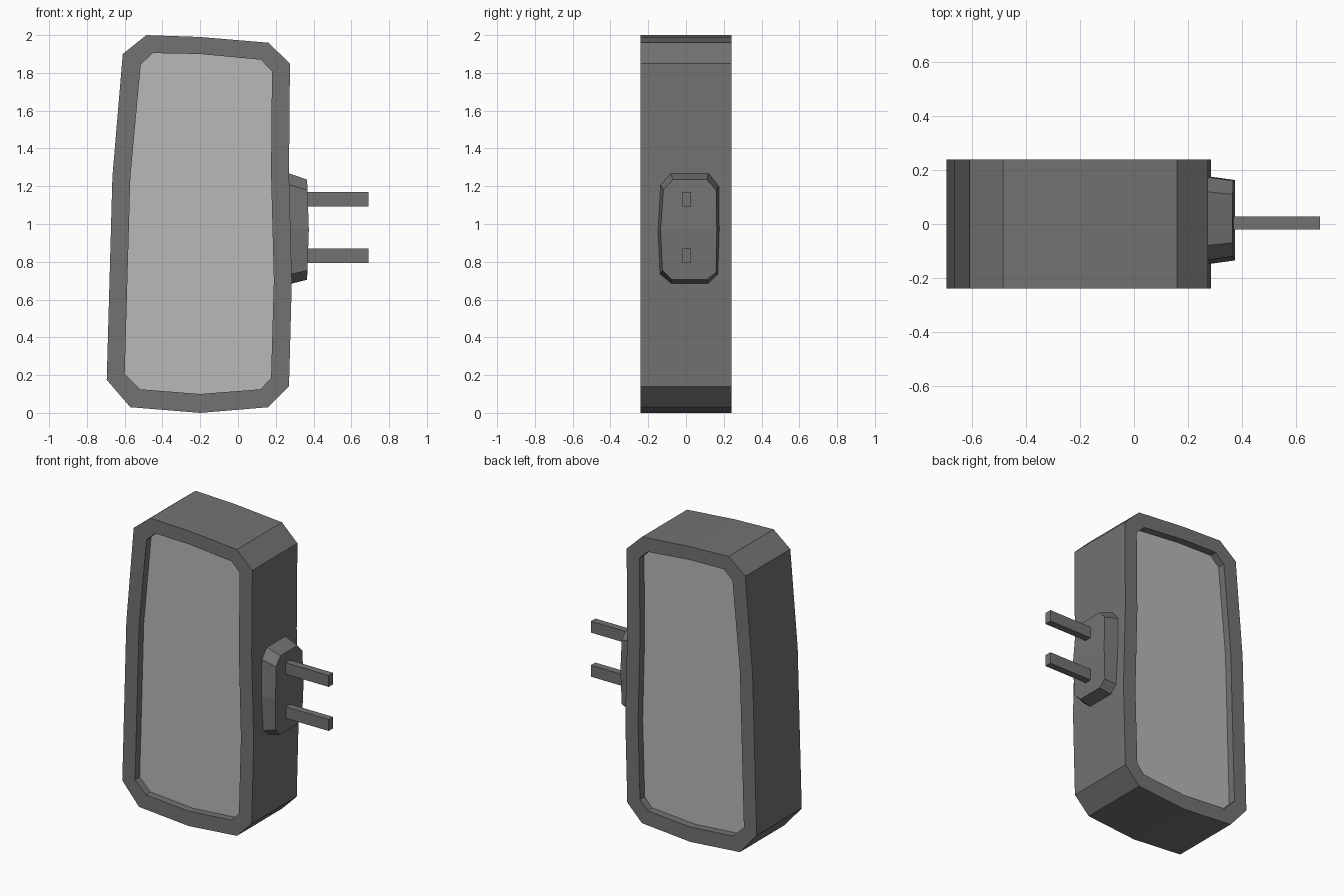
import bpy, bmesh

cube = bpy.data.objects.get("Cube")
if cube:
    bpy.data.objects.remove(cube, do_unlink=True)


def material(name, grey):
    mat = bpy.data.materials.new(name)
    mat.use_nodes = True
    colour = (grey, grey, grey, 1)
    mat.diffuse_color = colour
    mat.node_tree.nodes["Principled BSDF"].inputs["Base Color"].default_value = colour
    return mat


dark_grey = material("dark grey casing", 0.17)
light_grey = material("light grey panel", 0.48)


def finish(name, bm, mat):
    bmesh.ops.recalc_face_normals(bm, faces=bm.faces)
    mesh = bpy.data.meshes.new(name)
    bm.to_mesh(mesh)
    bm.free()
    mesh.materials.append(mat)
    obj = bpy.data.objects.new(name, mesh)
    bpy.context.collection.objects.link(obj)
    return obj


def bridge(bm, a, b):
    for i in range(len(a)):
        j = (i + 1) % len(a)
        bm.faces.new((a[i], a[j], b[j], b[i]))


def ring(bm, outline, y):
    return [bm.verts.new((x, y, z)) for x, z in outline]


# Matching outlines of the casing rim and its opening
outer = [(-.57, .03), (-.2, 0), (.16, .03), (.27, .14), (.285, .7), (.27, 1.27),
         (.275, 1.85), (.16, 1.96), (-.2, 1.99), (-.485, 2), (-.61, 1.9),
         (-.665, 1.25), (-.695, .175)]
inner = [(-.52, .125), (-.2, .1), (.12, .125), (.175, .185), (.19, .7), (.175, 1.27),
         (.18, 1.81), (.12, 1.87), (-.2, 1.9), (-.45, 1.905), (-.515, 1.845),
         (-.57, 1.25), (-.6, .205)]
HALF, RECESS = .24, .05

# Casing: side band, both rims and the recess walls
bm = bmesh.new()
loops = [ring(bm, o, y) for o, y in (
    (inner, RECESS - HALF), (inner, -HALF), (outer, -HALF),
    (outer, HALF), (inner, HALF), (inner, HALF - RECESS))]
for a, b in zip(loops, loops[1:]):
    bridge(bm, a, b)
finish("casing", bm, dark_grey)

# Recessed panels on front and back
for name, side in (("front_panel", -1), ("back_panel", 1)):
    bm = bmesh.new()
    face = bm.faces.new(ring(bm, inner, side * (HALF - RECESS)))
    face.normal_update()
    if face.normal.y * side < 0:
        face.normal_flip()
    mesh = bpy.data.meshes.new(name)
    bm.to_mesh(mesh)
    bm.free()
    mesh.materials.append(light_grey)
    bpy.context.collection.objects.link(bpy.data.objects.new(name, mesh))

# Mounting pad: tapered block with a slight crease across its face
base = [(-.08, 1.27), (.12, 1.27), (.175, 1.2), (.178, .97), (.17, .73),
        (.12, .68), (-.08, .68), (-.14, .73), (-.15, .97), (-.135, 1.21)]
tip = [(-.07, 1.235), (.11, 1.235), (.16, 1.18), (.163, .97), (.16, .745),
       (.11, .705), (-.075, .705), (-.125, .755), (-.135, .97), (-.12, 1.18)]
bm = bmesh.new()
low = [bm.verts.new((.265, y, z)) for y, z in base]
high = [bm.verts.new((.375 - .035 * abs(z - .97), y, z)) for y, z in tip]
bridge(bm, low, high)
bm.faces.new(low)
bm.faces.new(high[3:9])
bm.faces.new(high[8:] + high[:4])
finish("mounting_pad", bm, dark_grey)

# Prongs
for name, z in (("upper_prong", 1.13), ("lower_prong", .833)):
    bm = bmesh.new()
    bmesh.ops.create_cube(bm, size=1)
    bmesh.ops.scale(bm, vec=(.33, .047, .077), verts=bm.verts)
    bmesh.ops.translate(bm, vec=(.525, .004, z), verts=bm.verts)
    finish(name, bm, dark_grey)
